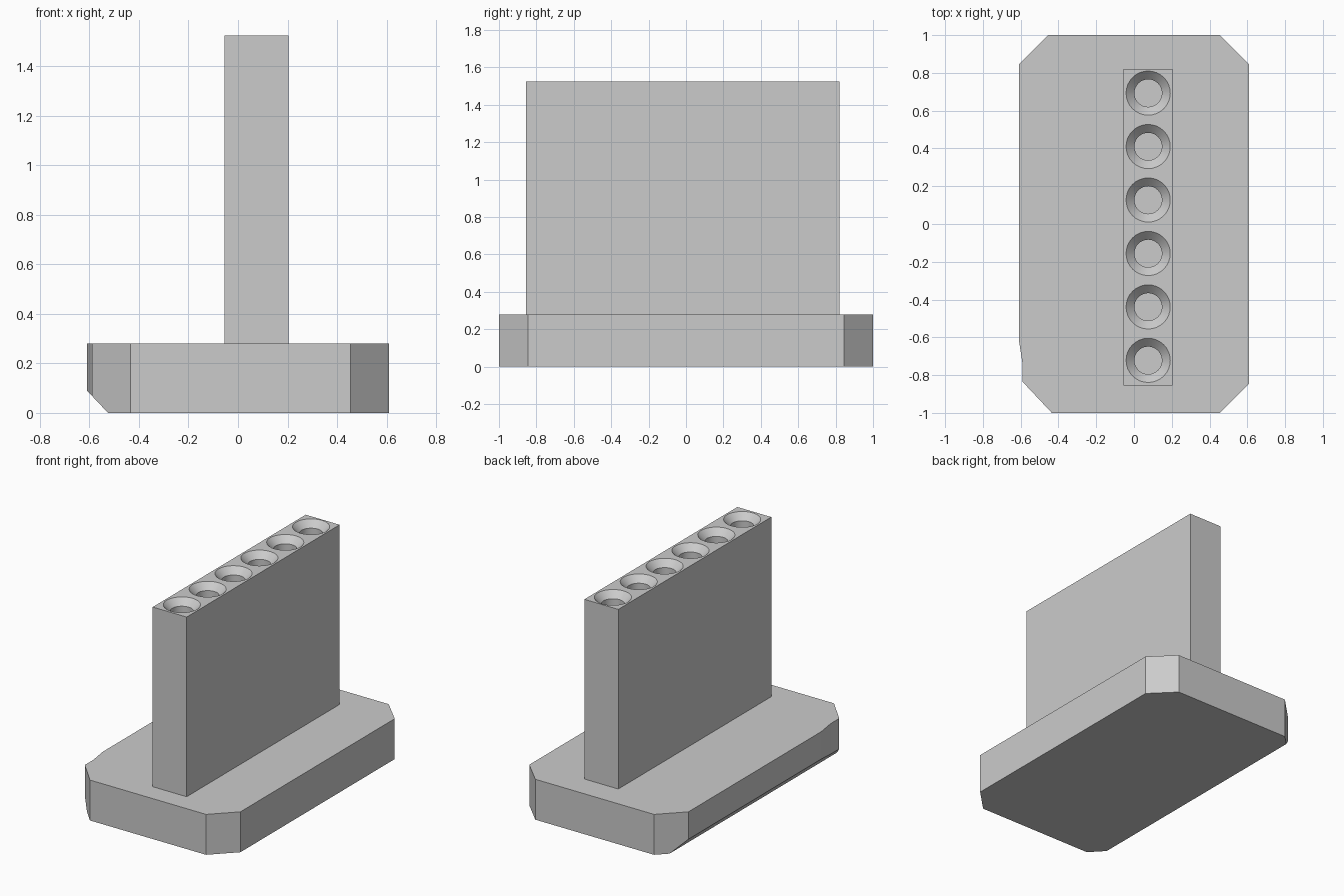
import bpy, bmesh, math
from mathutils import Vector

cube = bpy.data.objects.get("Cube")
if cube:
    bpy.data.objects.remove(cube, do_unlink=True)

grey = bpy.data.materials.new("plain grey")
grey.use_nodes = True
colour = (0.6, 0.6, 0.6, 1)
grey.diffuse_color = colour
grey.node_tree.nodes["Principled BSDF"].inputs["Base Color"].default_value = colour

BASE_TOP, TOP = 0.28, 1.525


def make_object(name, bm):
    bmesh.ops.recalc_face_normals(bm, faces=bm.faces)
    mesh = bpy.data.meshes.new(name)
    bm.to_mesh(mesh)
    bm.free()
    mesh.materials.append(grey)
    obj = bpy.data.objects.new(name, mesh)
    bpy.context.collection.objects.link(obj)
    return obj


def prism(outline, z0, z1):
    bm = bmesh.new()
    face = bm.faces.new([bm.verts.new((x, y, z0)) for x, y in outline])
    side = bmesh.ops.extrude_face_region(bm, geom=[face])["geom"]
    verts = [v for v in side if isinstance(v, bmesh.types.BMVert)]
    bmesh.ops.translate(bm, verts=verts, vec=(0, 0, z1 - z0))
    return bm


# Base slab: clipped corners and a shallow relief on one long side
outline = [(-0.61, -0.61), (-0.59, -0.74), (-0.59, -0.835), (-0.435, -1),
           (0.455, -1), (0.61, -0.845), (0.61, 0.845), (0.455, 1),
           (-0.455, 1), (-0.61, 0.845)]
bm = prism(outline, 0, BASE_TOP)
# Chamfer along the lower edge of that side
cut = bmesh.ops.bisect_plane(
    bm, geom=bm.verts[:] + bm.edges[:] + bm.faces[:],
    plane_co=Vector((-0.525, 0, 0)), plane_no=Vector((-0.09, 0, -0.085)),
    clear_outer=True)
rim = [e for e in cut["geom_cut"] if isinstance(e, bmesh.types.BMEdge)]
bmesh.ops.holes_fill(bm, edges=rim)
make_object("base_slab", bm)

# Upright block
x0, x1, y0, y1 = -0.055, 0.205, -0.855, 0.82
block = make_object("upright_block", prism(
    [(x0, y0), (x1, y0), (x1, y1), (x0, y1)], BASE_TOP, TOP))

# Row of countersunk blind holes, cut by revolved profiles
SEGMENTS = 32
profile = [(0.127, TOP + 0.01), (0.073, TOP - 0.044), (0.073, TOP - 0.7)]
bm = bmesh.new()
for i in range(6):
    cy = -0.722 + i * 0.283
    rings = []
    for r, z in profile:
        rings.append([bm.verts.new((0.075 + r * math.cos(a), cy + r * math.sin(a), z))
                      for a in (math.tau * k / SEGMENTS for k in range(SEGMENTS))])
    for upper, lower in zip(rings, rings[1:]):
        for k in range(SEGMENTS):
            n = (k + 1) % SEGMENTS
            bm.faces.new((upper[k], upper[n], lower[n], lower[k]))
    bm.faces.new(rings[0])
    bm.faces.new(rings[-1])
cutter = make_object("hole_cutter", bm)
cutter.hide_render = True

mod = block.modifiers.new("holes", 'BOOLEAN')
mod.operation = 'DIFFERENCE'
mod.solver = 'EXACT'
mod.object = cutter
bpy.ops.object.select_all(action='DESELECT')
block.select_set(True)
bpy.context.view_layer.objects.active = block
bpy.ops.object.modifier_apply(modifier=mod.name)
bpy.data.objects.remove(cutter, do_unlink=True)
bpy.ops.object.shade_smooth_by_angle(angle=math.radians(30))
